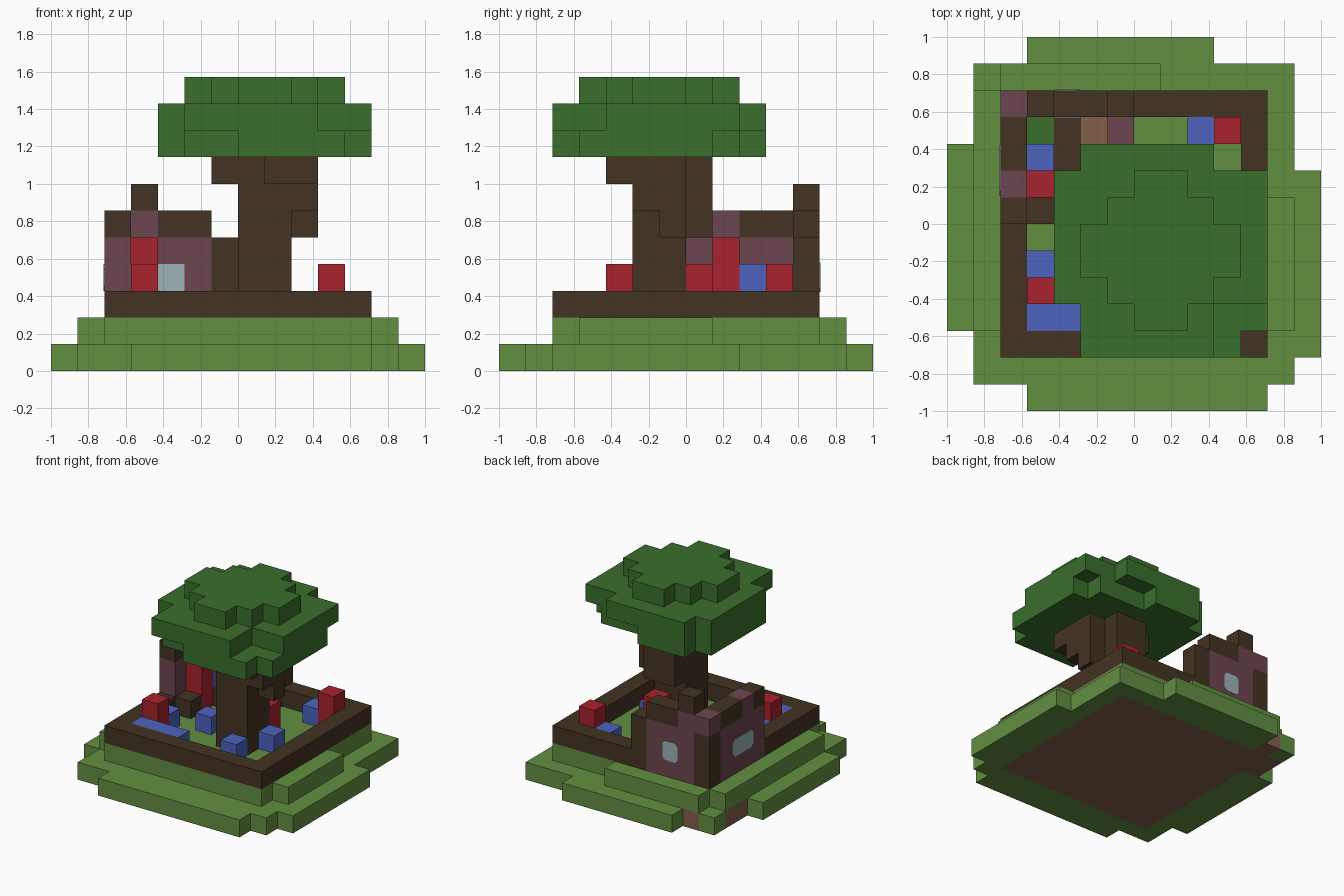
import bpy, bmesh
from mathutils import Vector

if "Cube" in bpy.data.objects:
    bpy.data.objects.remove(bpy.data.objects["Cube"], do_unlink=True)

UNIT = 1 / 7


def make_material(name, code):
    def linear(pair):
        c = int(pair, 16) / 255
        return c / 12.92 if c < 0.04045 else ((c + 0.055) / 1.055) ** 2.4
    mat = bpy.data.materials.new(name)
    colour = [linear(code[i:i + 2]) for i in range(0, len(code), 2)] + [1]
    mat.use_nodes = True
    mat.diffuse_color = colour
    mat.node_tree.nodes["Principled BSDF"].inputs["Base Color"].default_value = colour
    return mat


MATERIALS = {name: make_material(name, code) for name, code in {
    "grass": "628f40", "leaf": "3a6f2c", "dark wood": "433322", "dirt": "845f4a",
    "plum wall": "6d4650", "red": "a8222c", "blue": "4c63be", "glass": "9db3b8"}.items()}

blocks = {}  # cell -> (part, colour); later fills replace earlier ones


def fill(part, colour, xs, ys, zs):
    """Fill a box of unit blocks, each range given as (start, end)."""
    for x in range(*xs):
        for y in range(*ys):
            for z in range(*zs):
                blocks[x, y, z] = (part, colour)


def block(part, colour, x, y, z, height=1):
    fill(part, colour, (x, x + 1), (y, y + 1), (z, z + height))


def rows(part, colour, zs, spans):
    """Fill a layer from (y range, x range) spans."""
    for ys, xs in spans:
        fill(part, colour, xs, ys, zs)


# Stepped island: wide lower step, smaller upper step
rows("lower_ground", "grass", (0, 1), [
    ((6, 7), (-4, 3)), ((3, 6), (-6, 6)), ((2, 3), (-7, 6)), ((-4, 2), (-7, 7)),
    ((-5, -4), (-6, 7)), ((-6, -5), (-6, 6)), ((-7, -6), (-4, 5))])
fill("soil", "dirt", (-5, 5), (-5, 5), (0, 1))
block("soil", "dirt", -5, 5, 0)
fill("soil", "dirt", (-6, -5), (3, 5), (0, 1))
rows("upper_ground", "grass", (1, 2), [
    ((-5, 5), (-5, 5)), ((5, 6), (-5, 1)), ((-4, 5), (-6, -5)), ((-4, 1), (5, 6))])

# Timber border around the garden
for side in (-5, 4):
    fill("border", "dark wood", (-5, 5), (side, side + 1), (2, 3))
    fill("border", "dark wood", (side, side + 1), (-5, 5), (2, 3))

# Ruined hut walls, posts and broken roof line
fill("hut_wall", "plum wall", (-5, -1), (4, 5), (2, 5))
fill("hut_wall", "plum wall", (-5, -4), (0, 5), (2, 5))
fill("hut_post", "dark wood", (-5, -4), (4, 5), (2, 5))
block("hut_post", "dark wood", -1, 4, 2, 3)
fill("hut_wall", "plum wall", (-5, -3), (4, 5), (5, 6))
block("hut_wall", "plum wall", -5, 1, 5)
fill("hut_roof", "dark wood", (-3, -1), (4, 5), (5, 6))
fill("hut_roof", "dark wood", (-5, -4), (2, 4), (5, 6))
block("hut_roof", "dark wood", -4, 4, 6)
block("hut_roof", "dark wood", -5, 0, 5)

# Hut contents
fill("bench", "dark wood", (-3, -2), (2, 4), (2, 3))
block("hut_step", "dark wood", -4, 0, 2)
block("hut_bush", "leaf", -4, 3, 2)
block("hut_floor", "dirt", -2, 3, 1)
block("hut_stub", "plum wall", -1, 3, 2)
block("hut_banner", "red", -4, 1, 2, 3)
block("hut_barrel", "blue", -4, 2, 2, 2)

# Garden flowers
for x, y in ((-4, -3), (3, 3), (1, 0)):
    block("red_flowers", "red", x, y, 2, 2)
for x, y in ((-4, -2), (-2, -1), (1, -3), (2, -1), (2, 3)):
    block("blue_flowers", "blue", x, y, 2)
fill("pond", "blue", (-4, -1), (-4, -3), (2, 3))

# Tree trunk with branches that flare under the crown
fill("trunk", "dark wood", (0, 2), (-2, 0), (2, 8))
fill("branches", "dark wood", (2, 3), (-1, 0), (5, 6))
fill("branches", "dark wood", (2, 3), (-2, 0), (6, 8))
fill("branches", "dark wood", (0, 2), (0, 1), (5, 8))
fill("branches", "dark wood", (1, 3), (-3, -2), (7, 8))
fill("branches", "dark wood", (-1, 0), (-2, 0), (7, 8))

# Leafy crown in three layers
rows("crown", "leaf", (8, 9), [
    ((2, 3), (-2, 1)), ((1, 2), (-3, 4)), ((-3, 1), (-3, 5)),
    ((-4, -3), (-2, 5)), ((-5, -4), (0, 4))])
rows("crown", "leaf", (9, 10), [
    ((2, 3), (-2, 3)), ((-3, 2), (-3, 5)), ((-5, -3), (-2, 3))])
rows("crown", "leaf", (10, 11), [
    ((-4, 2), (0, 2)), ((-3, 1), (-1, 3)), ((-2, 0), (-2, 4))])


def finish(name, bm, colours):
    mesh = bpy.data.meshes.new(name)
    bmesh.ops.remove_doubles(bm, verts=bm.verts, dist=UNIT / 1000)
    bmesh.ops.recalc_face_normals(bm, faces=bm.faces)
    bm.to_mesh(mesh)
    bm.free()
    for colour in colours:
        mesh.materials.append(MATERIALS[colour])
    obj = bpy.data.objects.new(name, mesh)
    bpy.context.collection.objects.link(obj)
    return obj


def build_part(part):
    """Make one mesh from the exposed faces of a part's blocks."""
    cells = {c: v[1] for c, v in blocks.items() if v[0] == part}
    colours = sorted(set(cells.values()))
    bm = bmesh.new()
    for cell, colour in cells.items():
        for axis in range(3):
            for step in (-1, 1):
                near = list(cell)
                near[axis] += step
                if tuple(near) in blocks:
                    continue
                normal, u, v = Vector(), Vector(), Vector()
                normal[axis] = step / 2
                u[(axis + 1) % 3] = step / 2
                v[(axis + 2) % 3] = 1 / 2
                middle = Vector(cell) + Vector((0.5, 0.5, 0.5)) + normal
                corners = (middle - u - v, middle + u - v, middle + u + v, middle - u + v)
                face = bm.faces.new([bm.verts.new(c * UNIT) for c in corners])
                face.material_index = colours.index(colour)
    finish(part, bm, colours)


for part in sorted({v[0] for v in blocks.values()}):
    build_part(part)


def window(name, centre, across, width, height, cut):
    """Thin glass plate with clipped corners, standing on a wall face."""
    across, up = Vector(across), Vector((0, 0, 1))
    normal = across.cross(up) * 0.004
    w, h = width / 2, height / 2
    outline = [(w, cut - h), (w, h - cut), (w - cut, h), (cut - w, h),
               (-w, h - cut), (-w, cut - h), (cut - w, -h), (w - cut, -h)]
    bm = bmesh.new()
    face = bm.faces.new([bm.verts.new((Vector(centre) + across * a + up * b) * UNIT - normal)
                         for a, b in outline])
    grown = bmesh.ops.extrude_face_region(bm, geom=[face])["geom"]
    bmesh.ops.translate(bm, vec=normal * 2, verts=[g for g in grown if isinstance(g, bmesh.types.BMVert)])
    finish(name, bm, ["glass"])


window("back_window", (-2.5, 5, 3.5), (1, 0, 0), 0.95, 1.1, 0.15)
window("back_window_inside", (-2.5, 4, 3.5), (1, 0, 0), 1, 1, 0.02)
window("side_window", (-5, 2, 3.5), (0, 1, 0), 1.9, 1, 0.2)
